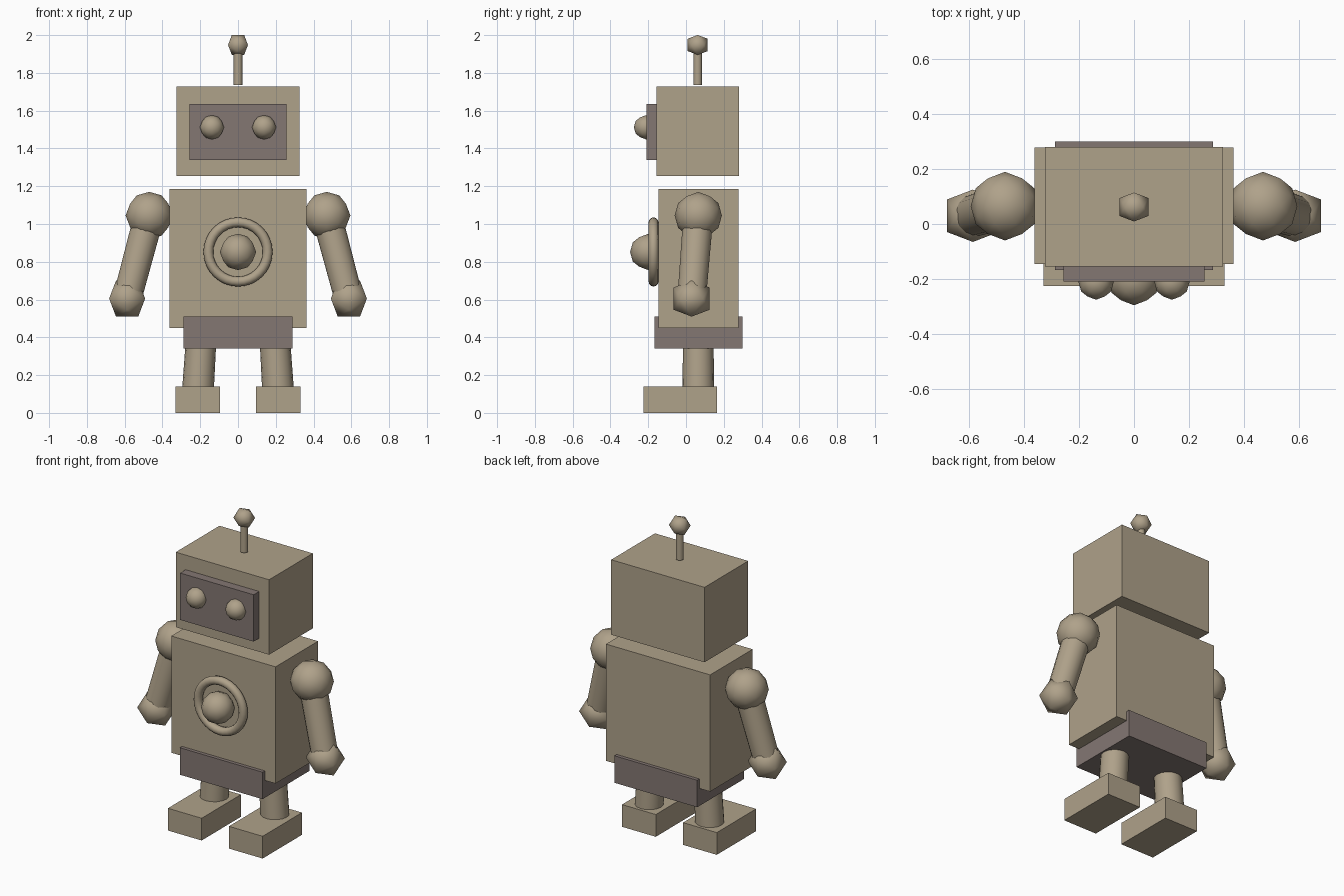
import bpy
import bmesh
import math
from mathutils import Vector

if "Cube" in bpy.data.objects:
    bpy.data.objects.remove(bpy.data.objects["Cube"], do_unlink=True)


def material(name, rgb):
    mat = bpy.data.materials.new(name)
    mat.use_nodes = True
    color = (*rgb, 1.0)
    mat.diffuse_color = color
    mat.node_tree.nodes["Principled BSDF"].inputs["Base Color"].default_value = color
    return mat


TAN = material("warm tan", (0.43, 0.36, 0.255))
MAUVE = material("dull mauve", (0.23, 0.184, 0.171))


def finish(obj, name, mat, smooth=False):
    obj.name = name
    obj.data.name = name
    obj.data.materials.append(mat)
    if smooth:
        bpy.ops.object.select_all(action='DESELECT')
        obj.select_set(True)
        bpy.context.view_layer.objects.active = obj
        bpy.ops.object.shade_smooth_by_angle(angle=math.radians(50))
    return obj


def from_bmesh(bm, name, mat, smooth=False):
    mesh = bpy.data.meshes.new(name)
    bm.to_mesh(mesh)
    bm.free()
    obj = bpy.data.objects.new(name, mesh)
    bpy.context.collection.objects.link(obj)
    return finish(obj, name, mat, smooth)


def box(name, low, high, mat=TAN):
    """Box spanning two opposite corners."""
    low, high = Vector(low), Vector(high)
    bm = bmesh.new()
    bmesh.ops.create_cube(bm, size=1)
    bmesh.ops.scale(bm, vec=high - low, verts=bm.verts)
    bmesh.ops.translate(bm, vec=(low + high) / 2, verts=bm.verts)
    return from_bmesh(bm, name, mat)


def ball(name, center, radius, detail=1):
    """Icosahedral ball whose two-fold axes lie along x, y and z."""
    golden = (1 + math.sqrt(5)) / 2
    bm = bmesh.new()
    for a in (-1, 1):
        for b in (-golden, golden):
            for co in ((a, 0, b), (0, b, a), (b, a, 0)):
                bm.verts.new(co)
    bmesh.ops.convex_hull(bm, input=bm.verts)
    if detail:
        bmesh.ops.subdivide_edges(bm, edges=bm.edges[:], cuts=detail, use_grid_fill=True)
    for v in bm.verts:
        v.co = Vector(center) + v.co.normalized() * radius
    bmesh.ops.recalc_face_normals(bm, faces=bm.faces)
    return from_bmesh(bm, name, TAN, smooth=True)


def rod(name, start, end, r_start, r_end, sides=16):
    """Capped round rod between two points."""
    start, end = Vector(start), Vector(end)
    axis = end - start
    bm = bmesh.new()
    bmesh.ops.create_cone(bm, cap_ends=True, segments=sides,
                          radius1=r_start, radius2=r_end, depth=axis.length)
    turn = Vector((0, 0, 1)).rotation_difference(axis).to_matrix()
    bmesh.ops.rotate(bm, matrix=turn, verts=bm.verts)
    bmesh.ops.translate(bm, vec=(start + end) / 2, verts=bm.verts)
    return from_bmesh(bm, name, TAN, smooth=True)


# Head, face plate and antenna
box("head", (-0.325, -0.155, 1.255), (0.325, 0.28, 1.727))
box("face_plate", (-0.256, -0.21, 1.34), (0.256, -0.14, 1.635), MAUVE)
rod("antenna_stem", (0, 0.062, 1.737), (0, 0.062, 1.92), 0.023, 0.023)
ball("antenna_tip", (0, 0.062, 1.948), 0.062, detail=0)

# Torso and hips
box("torso", (-0.363, -0.145, 0.45), (0.363, 0.278, 1.185))
box("hips", (-0.288, -0.167, 0.34), (0.288, 0.3, 0.51), MAUVE)

# Chest dial
bpy.ops.mesh.primitive_torus_add(location=(0, -0.172, 0.852), rotation=(math.pi / 2, 0, 0),
                                 major_radius=0.157, minor_radius=0.026,
                                 major_segments=32, minor_segments=12)
finish(bpy.context.object, "chest_ring", TAN, smooth=True)
ball("chest_knob", (0, -0.2, 0.852), 0.096)

# Paired parts
for side, s in (("left", 1), ("right", -1)):
    shoulder = (s * 0.47, 0.065, 1.045)
    hand = (s * 0.587, 0.03, 0.605)
    ball(side + "_eye", (s * 0.138, -0.212, 1.512), 0.064)
    ball(side + "_shoulder", shoulder, 0.125)
    rod(side + "_arm", shoulder, hand, 0.081, 0.077)
    ball(side + "_hand", hand, 0.112, detail=0)
    rod(side + "_leg", (s * 0.212, 0.065, 0.12), (s * 0.197, 0.065, 0.36), 0.084, 0.081)
    xs = sorted((s * 0.095, s * 0.33))
    box(side + "_foot", (xs[0], -0.226, 0), (xs[1], 0.165, 0.14))
